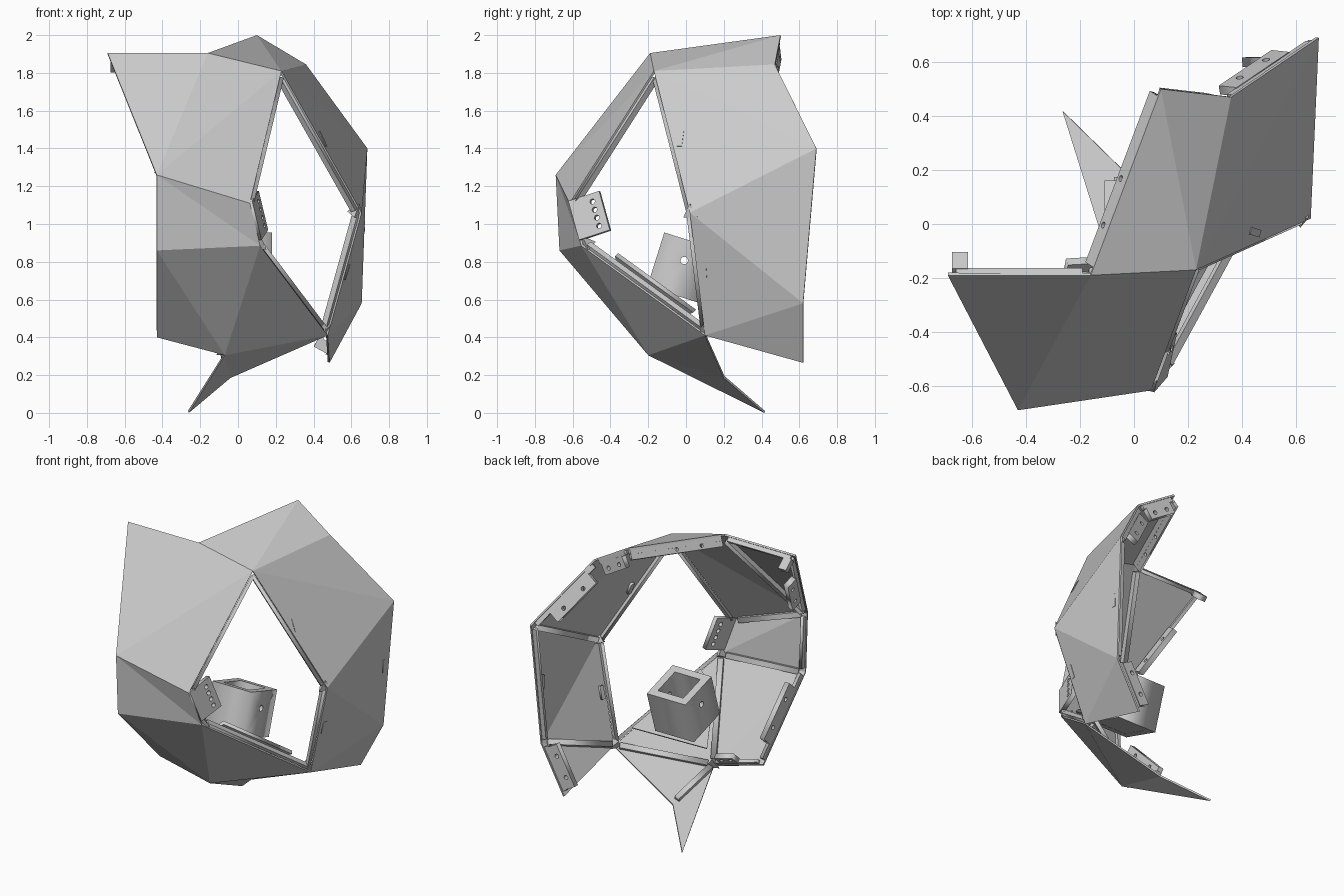
import bpy, bmesh, math
from mathutils import Vector, Matrix

if "Cube" in bpy.data.objects:
    bpy.data.objects.remove(bpy.data.objects["Cube"])

V = {k: Vector(v) for k, v in dict(
    A=(-.69, -.19, 1.905), B=(.1, .5, 2), C=(-.16, -.19, 1.905), D=(.23, -.17, 1.81),
    E=(.36, .47, 1.845), F=(.685, .69, 1.4), G=(.655, .02, 1.06), H=(.655, .62, .58),
    I=(.485, .62, .265), J=(.475, .1, .41), K=(-.43, -.69, 1.26), L=(.063, -.617, 1.11),
    M=(-.43, -.67, .86), N=(.117, -.555, .885), O=(-.43, -.22, .4), P=(-.07, -.2, .305),
    Q=(-.26, .415, 0), R=(-.04, .2, .185)).items()}
FACES = "ACK CDK DLK CDB DEB DEF DFG GFH GHJ JHI KLN KNM MNP MPO NJP PJR PRQ".split()
CENTRE = Vector((-.4, .6, 1.2))
MEAN = sum(V.values(), Vector()) / len(V)


def add(name, mesh, mat=None):
    ob = bpy.data.objects.new(name, mesh)
    if mat is not None:
        ob.matrix_world = mat
    bpy.context.collection.objects.link(ob)
    return ob


def frame(a, b, inward):
    """x along the edge, y into the shell, z across; origin at a"""
    x = (b - a).normalized()
    y = (inward - x * inward.dot(x)).normalized()
    z = x.cross(y)
    m = Matrix((x, y, z)).transposed().to_4x4()
    m.translation = a
    return m


def plate(name, outline, holes, thick, mat):
    """flat outline with openings, extruded to a thickness"""
    cu = bpy.data.curves.new(name, 'CURVE')
    cu.dimensions, cu.fill_mode, cu.extrude = '2D', 'BOTH', thick / 2
    loops = [outline]
    for h in holes:
        if len(h) == 3:
            cx, cy, r = h
            h = [(cx + r * math.cos(i * math.pi / 6), cy + r * math.sin(i * math.pi / 6)) for i in range(12)]
        loops.append(h)
    for pts in loops:
        sp = cu.splines.new('POLY')
        sp.points.add(len(pts) - 1)
        for p, q in zip(sp.points, pts):
            p.co = (q[0], q[1], 0, 1)
        sp.use_cyclic_u = True
    tmp = add(name + "_outline", cu)
    dg = bpy.context.evaluated_depsgraph_get()
    me = bpy.data.meshes.new_from_object(tmp.evaluated_get(dg))
    bpy.data.objects.remove(tmp)
    return add(name, me, mat)


def rect(x0, x1, y0, y1):
    return [(x0, y0), (x1, y0), (x1, y1), (x0, y1)]


def edge_frame(e, shift=0):
    a, b = V[e[0]], V[e[1]]
    m = frame(a, b, CENTRE - (a + b) / 2)
    z = m.col[2].to_3d()
    s = 1 if z.dot(MEAN - (a + b) / 2) > 0 else -1
    m.translation = a + z * s * shift
    return m, (b - a).length


# faceted shell
bm = bmesh.new()
vs = {k: bm.verts.new(v) for k, v in V.items()}
for f in FACES:
    face = bm.faces.new([vs[c] for c in f])
    face.normal_update()
    if face.normal.dot(CENTRE - face.calc_center_median()) > 0:
        face.normal_flip()
me = bpy.data.meshes.new("faceted_shell")
bm.to_mesh(me)
bm.free()
shell = add("faceted_shell", me)
sol = shell.modifiers.new("thickness", 'SOLIDIFY')
sol.thickness, sol.offset = .012, -1

# stiffening ribs behind the creases
for e in "CK KL MN NP PJ JH GF PR".split():
    m, n = edge_frame(e)
    plate("crease_rib_" + e, rect(.04, n - .04, .015, .045), [], .035, m)

# rim strips along the open borders
for e in "AC CB BE EF FH HI KM MO OP AK DL GJ DG NJ".split():
    m, n = edge_frame(e, .015)
    plate("rim_strip_" + e, rect(.03, n - .03, .008, .04), [], .022, m)

# joining tabs, each with two bolt holes
for e, f0, f1 in (("EF", .15, .75), ("BE", .2, .85), ("HI", .1, .9), ("MO", .2, .8),
                  ("OP", .45, .8), ("AK", .35, .75), ("AC", .03, .14)):
    m, n = edge_frame(e, .018)
    a, b = f0 * n, f1 * n
    w = b - a
    holes = [(a + w * k, .08, .014) for k in (.25, .75)] if w > .1 else []
    plate("joining_tab_" + e, rect(a, b, .035, .115), holes, .035, m)
m, n = edge_frame("CB", .015)
plate("top_joining_strip", rect(.03, n - .03, .03, .075), [(n * .25, .05, .012), (n * .5, .05, .012)], .02, m)

# cheek flange with a row of four holes
m = frame(V["L"], V["N"], Vector((.035, .16, .05)))
n = (V["N"] - V["L"]).length
plate("cheek_flange", rect(-.01, n - .03, 0, .175),
      [(n * k, .125, .014) for k in (.14, .33, .52, .71)], .03, m)

# mounting plate above the chin triangle
N, J, P = V["N"], V["J"], V["P"]
nj, np_ = J - N, P - N
nrm = nj.cross(np_).normalized()
if nrm.dot(CENTRE - N) < 0:
    nrm.negate()
m = frame(N + nrm * .085, J + nrm * .085, np_)
inv = m.to_3x3().transposed()
pts = []
for s, t in ((.2, 0), (.83, 0), (.08, .8), (.05, .3)):
    q = inv @ (nj * s + np_ * t)
    pts.append((q.x, q.y))
plate("mounting_plate", pts, [], .025, m)

# open box, tilted back, with side holes
up, back = Vector((0, .3, .954)), Vector((0, .954, -.3))
bot = Vector((-.11, -.115, .955)) - up * .3
m = Matrix(((1, 0, 0), back, up)).transposed().to_4x4()
m.translation = bot + up * .15
box = plate("open_box", rect(0, .29, 0, .29), [rect(.05, .24, .05, .24)], .3, m)
bw = bmesh.new()
bw.from_mesh(box.data)
bmesh.ops.remove_doubles(bw, verts=bw.verts, dist=1e-4)
bmesh.ops.recalc_face_normals(bw, faces=bw.faces)
bw.to_mesh(box.data)
bw.free()
m2 = m.copy()
m2.translation = bot + up * .02
plate("open_box_floor", rect(.04, .25, .04, .25), [], .038, m2)
bpy.ops.mesh.primitive_cylinder_add(vertices=12, radius=.02, depth=.5)
cut = bpy.context.object
cut.name = "box_hole_cutter"
cut.matrix_world = m @ Matrix.Translation((.145, .145, .04)) @ Matrix.Rotation(math.pi / 2, 4, 'Y')
cut.hide_render = True
cut.hide_set(True)
bo = box.modifiers.new("holes", 'BOOLEAN')
bo.object, bo.operation, bo.solver = cut, 'DIFFERENCE', 'EXACT'

# small sensor blocks set through the side facets
for i, (f, yz) in enumerate((("GFH", (.605, .99)), ("DFG", (-.03, 1.45)), ("GHJ", (.095, .745)))):
    a, b, c = (V[k] for k in f)
    nrm = (b - a).cross(c - a).normalized()
    x = a.x - (nrm.y * (yz[0] - a.y) + nrm.z * (yz[1] - a.z)) / nrm.x
    pos = Vector((x, *yz))
    if nrm.dot(CENTRE - pos) < 0:
        nrm.negate()
    z = Vector((0, 0, 1))
    z = (z - nrm * z.dot(nrm)).normalized()
    m = Matrix((z, nrm.cross(z), nrm)).transposed().to_4x4()
    m.translation = pos + nrm * .012
    plate("sensor_block_%d" % (i + 1), rect(-.043, .043, -.014, .014), [], .03, m)

# gusset wedges at the inner corners
for k in "GNPJ":
    d = (CENTRE - V[k]).normalized()
    bpy.ops.mesh.primitive_cone_add(vertices=3, radius1=.05, radius2=0, depth=.07,
                                    location=V[k] + d * .04 + (MEAN - V[k]) * .02,
                                    rotation=d.to_track_quat('Z', 'Y').to_euler())
    bpy.context.object.name = "corner_gusset_" + k
